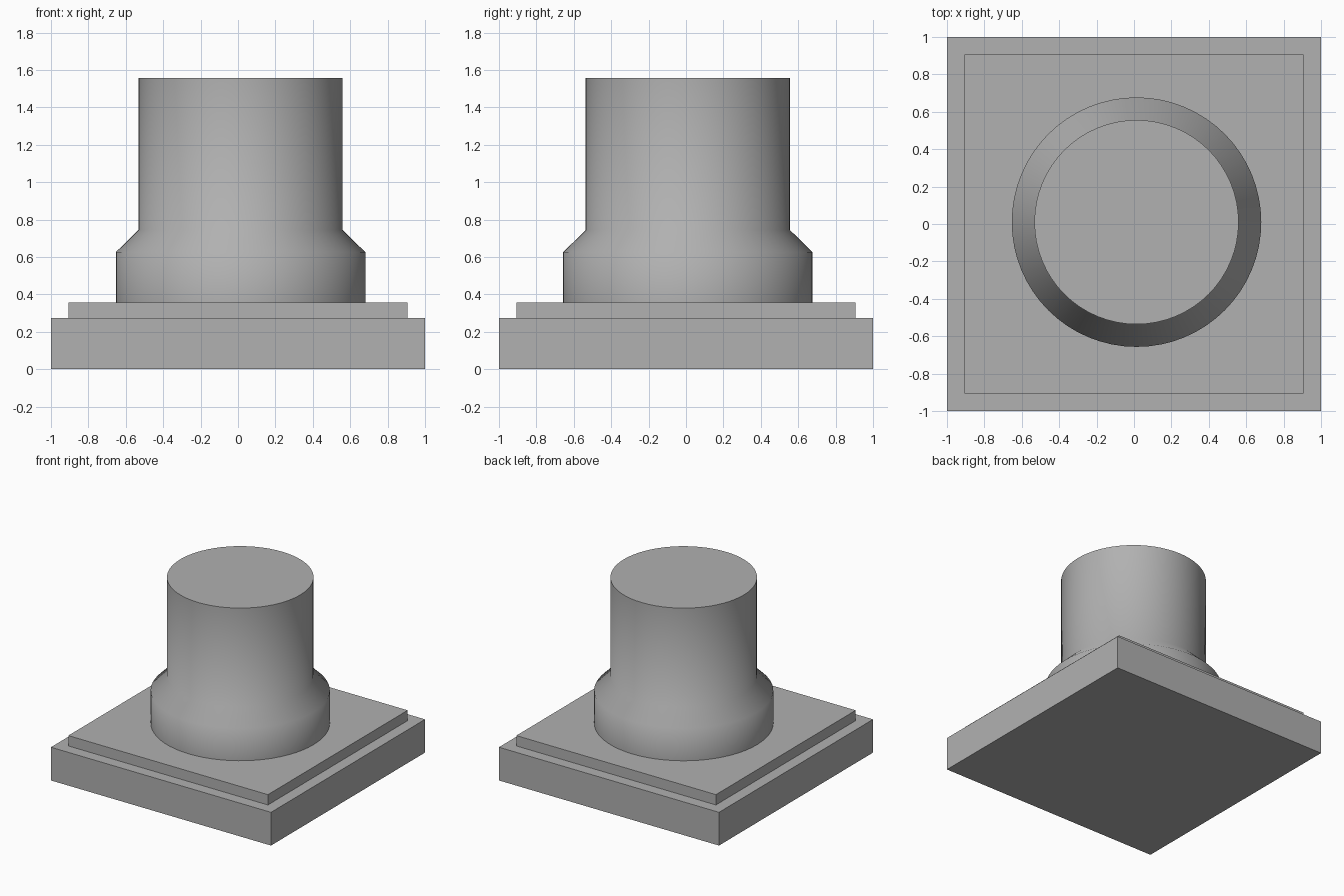
import bpy, bmesh, math

if "Cube" in bpy.data.objects:
    bpy.data.objects.remove(bpy.data.objects["Cube"])

# Mid-grey stone
stone = bpy.data.materials.new("stone")
stone.diffuse_color = (0.44, 0.44, 0.44, 1)
stone.use_nodes = True
stone.node_tree.nodes["Principled BSDF"].inputs["Base Color"].default_value = stone.diffuse_color

def finish(name, bm):
    mesh = bpy.data.meshes.new(name)
    bm.to_mesh(mesh)
    bm.free()
    mesh.materials.append(stone)
    obj = bpy.data.objects.new(name, mesh)
    bpy.context.collection.objects.link(obj)
    return obj

def box(name, half, z0, z1):
    bm = bmesh.new()
    bmesh.ops.create_cube(bm, size=1)
    for v in bm.verts:
        v.co.x *= 2 * half
        v.co.y *= 2 * half
        v.co.z = z1 if v.co.z > 0 else z0
    return finish(name, bm)

def lathe(name, profile, centre, sides):
    bm = bmesh.new()
    rings = [[bm.verts.new((centre[0] + r * math.cos(2 * math.pi * i / sides),
                            centre[1] + r * math.sin(2 * math.pi * i / sides), z))
              for i in range(sides)] for r, z in profile]
    for a, b in zip(rings, rings[1:]):
        for i in range(sides):
            j = (i + 1) % sides
            bm.faces.new((a[i], a[j], b[j], b[i]))
    bm.faces.new(rings[0][::-1])
    bm.faces.new(rings[-1])
    return finish(name, bm)

# Square stepped base
box("base_plinth", 1.0, 0, 0.273)
box("base_step", 0.907, 0.273, 0.358)

# Round column with a wider, sloped foot, very slightly off centre
column = lathe("column", [(0.667, 0.358), (0.667, 0.626), (0.546, 0.744), (0.546, 1.556)],
               (0.0135, 0.01), 64)

# Smooth sides and shoulder, sharp rim
bpy.context.view_layer.objects.active = column
column.select_set(True)
bpy.ops.object.shade_smooth_by_angle(angle=math.radians(60))
